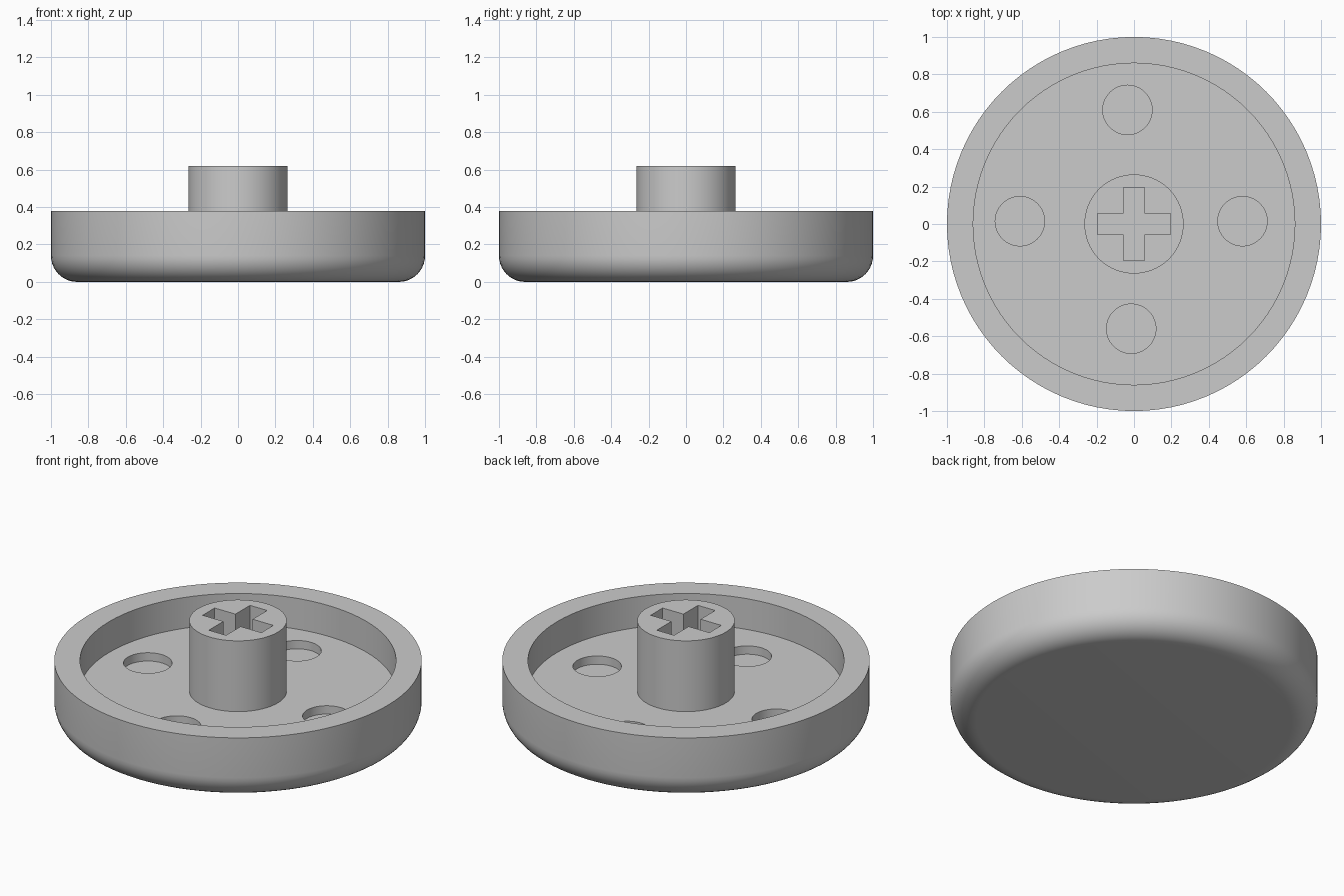
import bpy, bmesh, math

if "Cube" in bpy.data.objects:
    bpy.data.objects.remove(bpy.data.objects["Cube"])

SEGMENTS = 96
FLOOR, RIM, TOP = 0.195, 0.38, 0.62
FILLET = 0.14

grey = bpy.data.materials.new("plain grey")
grey.use_nodes = True
colour = (0.6, 0.6, 0.6, 1)
grey.diffuse_color = colour
grey.node_tree.nodes["Principled BSDF"].inputs["Base Color"].default_value = colour


def add_object(name, bm):
    bmesh.ops.recalc_face_normals(bm, faces=bm.faces)
    mesh = bpy.data.meshes.new(name)
    bm.to_mesh(mesh)
    bm.free()
    mesh.materials.append(grey)
    obj = bpy.data.objects.new(name, mesh)
    bpy.context.collection.objects.link(obj)
    return obj


def lathe(name, profile):
    """Spin (radius, z) points round the z axis, closing both ends with flat discs."""
    bm = bmesh.new()
    rings = []
    for r, z in profile:
        angles = [math.tau * i / SEGMENTS for i in range(SEGMENTS)]
        rings.append([bm.verts.new((r * math.cos(a), r * math.sin(a), z)) for a in angles])
    for low, high in zip(rings, rings[1:]):
        for i in range(SEGMENTS):
            j = (i + 1) % SEGMENTS
            bm.faces.new((low[i], low[j], high[j], high[i]))
    bm.faces.new(rings[0])
    bm.faces.new(rings[-1])
    return add_object(name, bm)


def prism(name, outline, low, high):
    """Extrude a flat outline between two heights."""
    bm = bmesh.new()
    face = bm.faces.new([bm.verts.new((x, y, low)) for x, y in outline])
    grown = bmesh.ops.extrude_face_region(bm, geom=[face])["geom"]
    verts = [v for v in grown if isinstance(v, bmesh.types.BMVert)]
    bmesh.ops.translate(bm, verts=verts, vec=(0, 0, high - low))
    return add_object(name, bm)


def cut(target, cutter):
    cutter.hide_render = True
    mod = target.modifiers.new(cutter.name, "BOOLEAN")
    mod.operation = "DIFFERENCE"
    mod.solver = "EXACT"
    mod.object = cutter
    bpy.context.view_layer.objects.active = target
    bpy.ops.object.modifier_apply(modifier=mod.name)
    bpy.data.objects.remove(cutter)


def smooth(obj):
    bpy.ops.object.select_all(action="DESELECT")
    obj.select_set(True)
    bpy.context.view_layer.objects.active = obj
    bpy.ops.object.shade_smooth_by_angle(angle=math.radians(30))


# Round dish with a rounded lower edge, a raised rim and a recessed floor
steps = 10
edge = []
for i in range(steps + 1):
    a = math.pi / 2 * i / steps
    edge.append((1 - FILLET + FILLET * math.sin(a), FILLET * (1 - math.cos(a))))
dish = lathe("dish", edge + [(1, RIM), (0.86, RIM), (0.86, FLOOR)])

# Four shallow round pockets in the floor
for x, y in [(0.58, 0.015), (-0.61, 0.015), (-0.035, 0.61), (-0.015, -0.56)]:
    circle = [(x + 0.132 * math.cos(math.tau * i / 64),
               y + 0.132 * math.sin(math.tau * i / 64)) for i in range(64)]
    cut(dish, prism("pocket_cutter", circle, FLOOR - 0.05, FLOOR + 0.1))
smooth(dish)

# Central stem with a cross-shaped socket
stem = lathe("stem", [(0.265, FLOOR - 0.01), (0.265, TOP)])
arm, half = 0.195, 0.057
corner = [(arm, -half), (arm, half), (half, half)]
cross = []
for turn in range(4):
    for x, y in corner:
        for _ in range(turn):
            x, y = -y, x
        cross.append((x, y))
cut(stem, prism("cross_cutter", cross, FLOOR + 0.04, TOP + 0.1))
smooth(stem)
